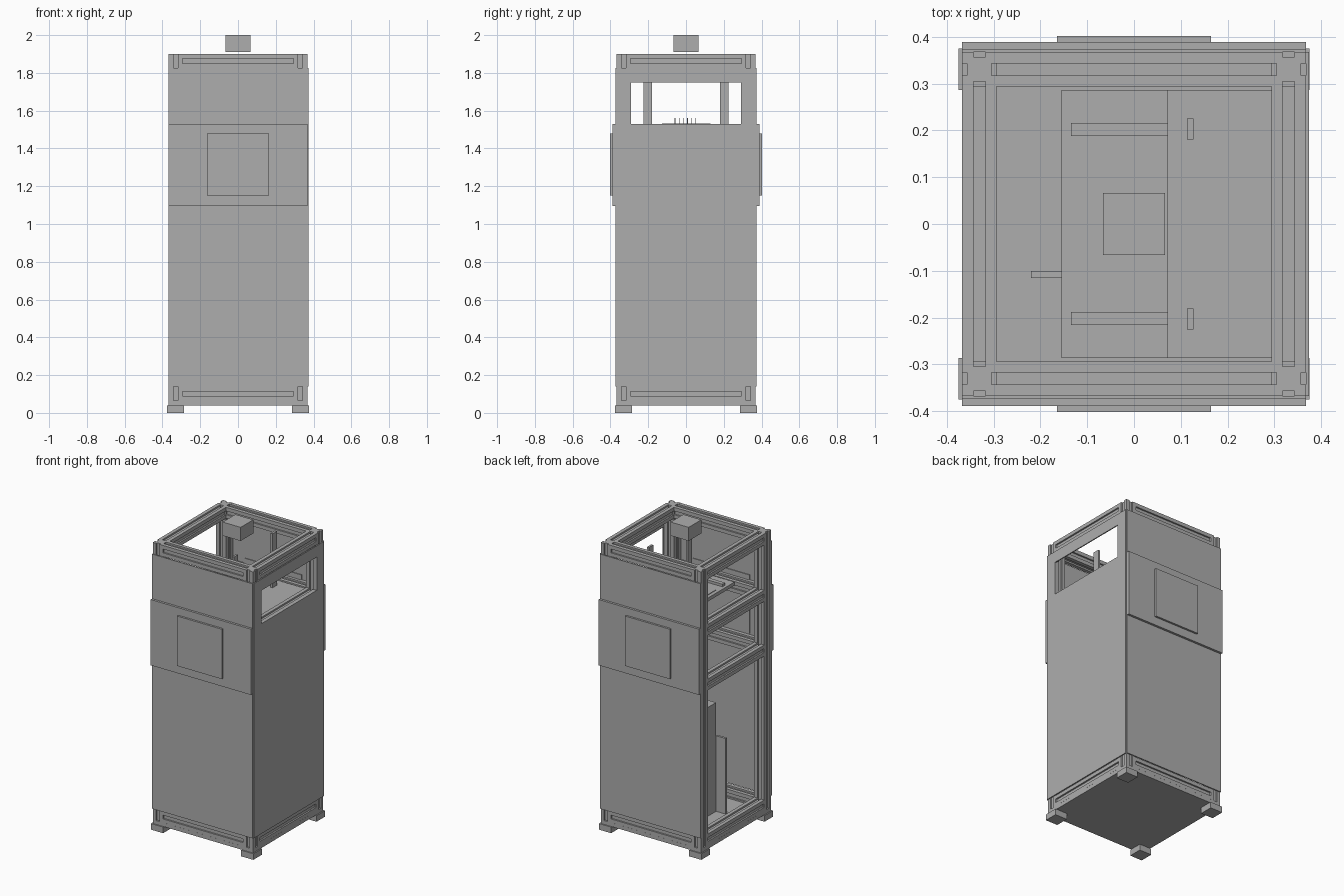
import bpy, bmesh
from math import pi
from mathutils import Matrix, Vector

cube = bpy.data.objects.get("Cube")
if cube:
    bpy.data.objects.remove(cube, do_unlink=True)

GREY = (0.42, 0.42, 0.42, 1)
grey = bpy.data.materials.new("plain grey")
grey.use_nodes = True
grey.diffuse_color = GREY
grey.node_tree.nodes["Principled BSDF"].inputs["Base Color"].default_value = GREY

HALF = 0.367           # outer half width of the frame
BAR = 0.0735           # extrusion width
MID = HALF - BAR / 2   # extrusion centre line
INNER = HALF - BAR
SKIN = 0.007           # panel thickness


def finish(name, bm):
    bmesh.ops.recalc_face_normals(bm, faces=bm.faces)
    mesh = bpy.data.meshes.new(name)
    bm.to_mesh(mesh)
    bm.free()
    mesh.materials.append(grey)
    obj = bpy.data.objects.new(name, mesh)
    bpy.context.collection.objects.link(obj)
    return obj


def box(name, x, y, z):
    """Box from three (low, high) ranges."""
    bm = bmesh.new()
    bmesh.ops.create_cube(bm, size=1)
    for v in bm.verts:
        v.co = [r[0] + (c + 0.5) * (r[1] - r[0]) for r, c in zip((x, y, z), v.co)]
    return finish(name, bm)


def extrusion(name, length, centre, rotation=Matrix()):
    """Square bar with a groove along each of its four sides."""
    h, g, d = BAR / 2, 0.0125, 0.0105
    side = [(-h, -h), (-g, -h), (-g, d - h), (g, d - h), (g, -h)]
    bm = bmesh.new()
    ring = []
    for k in range(4):
        turn = Matrix.Rotation(k * pi / 2, 4, 'Z')
        ring += [bm.verts.new(turn @ Vector((px, py, -length / 2))) for px, py in side]
    face = bm.faces.new(ring)
    top = bmesh.ops.extrude_face_region(bm, geom=[face])["geom"]
    moved = [v for v in top if isinstance(v, bmesh.types.BMVert)]
    bmesh.ops.translate(bm, verts=moved, vec=(0, 0, length))
    bm.transform(Matrix.Translation(centre) @ rotation)
    return finish(name, bm)


# Frame: corner posts and four rings of rails
LOW, HIGH = 0.065, 1.9
for sx, nx in ((-1, "right"), (1, "left")):
    for sy, ny in ((-1, "front"), (1, "back")):
        extrusion(f"{ny}_{nx}_post", HIGH - LOW, (sx * MID, sy * MID, (LOW + HIGH) / 2))
        xs = sorted((sx * 0.286, sx * 0.375))
        ys = sorted((sy * 0.286, sy * 0.375))
        box(f"{ny}_{nx}_foot", xs, ys, (0, 0.04))

along_x = Matrix.Rotation(pi / 2, 4, 'Y')
along_y = Matrix.Rotation(pi / 2, 4, 'X')
for level, z in (("bottom", 0.102), ("lower", 1.128), ("upper", 1.49), ("top", 1.863)):
    for s, nx, ny in ((-1, "right", "front"), (1, "left", "back")):
        extrusion(f"{level}_{ny}_rail", 2 * INNER, (0, s * MID, z), along_x)
        extrusion(f"{level}_{nx}_rail", 2 * INNER, (s * MID, 0, z), along_y)

# Base plate
box("base_plate", (-HALF, HALF), (-HALF, HALF), (0.04, LOW))

# Front and back skins, each with a wide cover and a square hatch
for s, n in ((-1, "front"), (1, "back")):
    def layer(part, w, near, far, z):
        box(f"{n}_{part}", (-w, w), sorted((s * near, s * far)), z)
    layer("panel", HALF, HALF, HALF + SKIN, (0.14, 1.825))
    layer("cover", HALF, HALF + SKIN, 0.389, (1.095, 1.53))
    layer("hatch", 0.164, 0.389, 0.402, (1.15, 1.48))
    layer("inner_plate", 0.21, HALF - 0.005, HALF, (1.17, 1.56))

# Left side panel with a window opening
bm = bmesh.new()
ys, zs = (-HALF, -0.29, 0.29, HALF), (0.14, 1.53, 1.75, 1.825)
grid = [[bm.verts.new((HALF, y, z)) for z in zs] for y in ys]
for i in range(3):
    for j in range(3):
        if (i, j) != (1, 1):
            bm.faces.new((grid[i][j], grid[i + 1][j], grid[i + 1][j + 1], grid[i][j + 1]))
ext = bmesh.ops.extrude_face_region(bm, geom=bm.faces[:])["geom"]
bmesh.ops.translate(bm, verts=[v for v in ext if isinstance(v, bmesh.types.BMVert)],
                    vec=(SKIN, 0, 0))
finish("left_panel", bm)

# Work shelf with raised bed, runners, uprights and a back strip
box("shelf", (-0.155, 0.294), (-0.286, 0.286), (1.505, 1.522))
box("bed", (-0.155, 0.073), (-0.286, 0.286), (1.522, 1.528))
box("bed_strip", (-0.131, -0.128), (-0.127, 0.13), (1.528, 1.531))
for s, n in ((-1, "front"), (1, "back")):
    box(f"{n}_runner", (-0.135, 0.073), sorted((s * 0.188, s * 0.216)), (1.528, 1.545))
    box(f"{n}_upright", (0.113, 0.127), sorted((s * 0.181, s * 0.225)), (1.522, 1.88))

# Small fins standing on the bed below the top block
for k in range(6):
    y = -0.058 + k * 0.022
    box(f"fin_{k + 1}", (-0.03, 0.03), (y - 0.002, y + 0.002), (1.528, 1.56))

# Block above the open top
box("top_block", (-0.066, 0.066), (-0.066, 0.066), (1.91, 2.0))

# Equipment in the lower bay
box("cabinet_floor", (-INNER, INNER), (-INNER, INNER), (LOW, 0.08))
box("equipment_case", (-0.15, 0.1), (-0.1, 0.28), (0.08, 0.8))
box("equipment_board", (-0.22, -0.15), (-0.115, -0.1), (0.08, 0.58))
